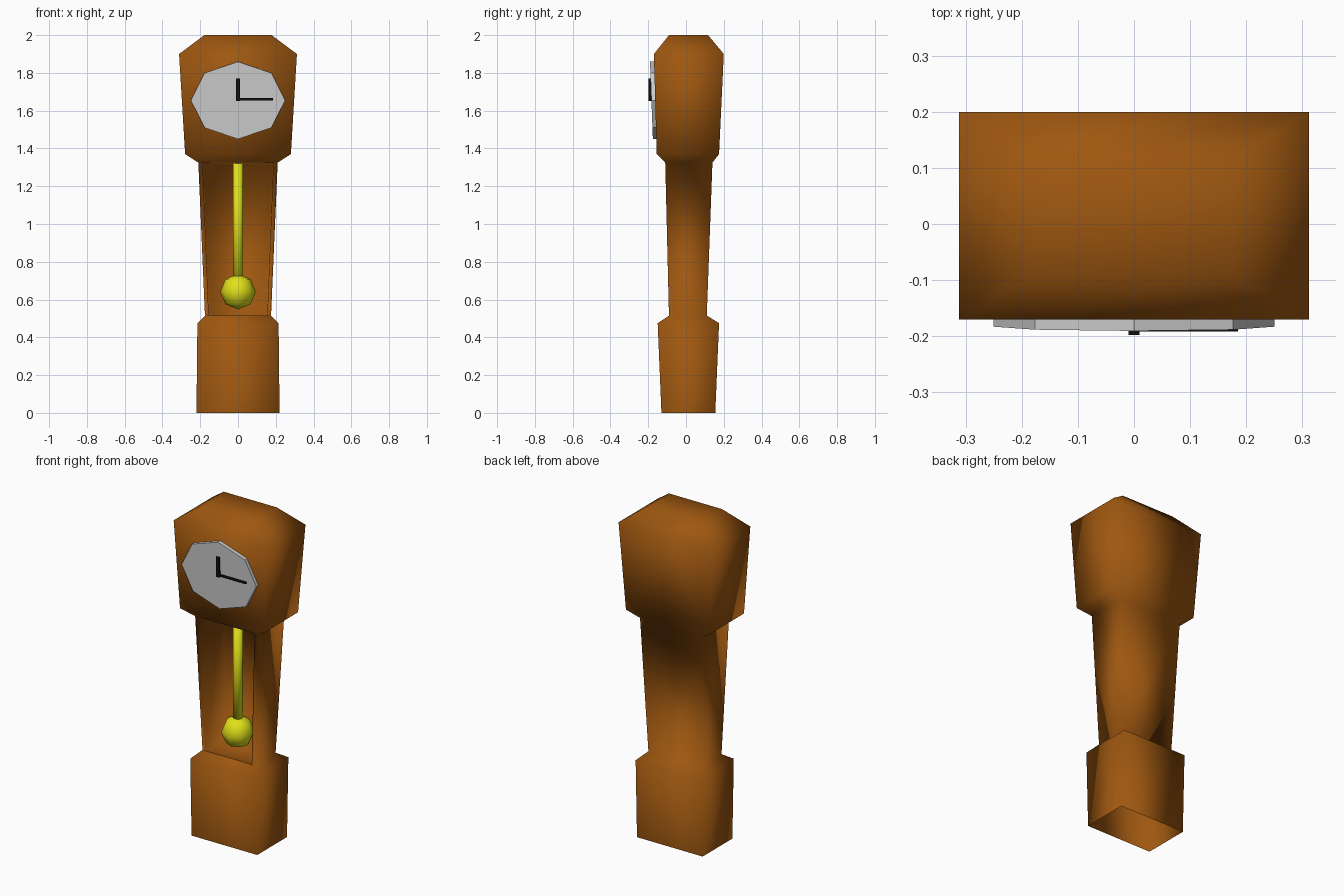
import bpy, bmesh
from math import pi
from mathutils import Matrix, Vector

if "Cube" in bpy.data.objects:
    bpy.data.objects.remove(bpy.data.objects["Cube"])


def material(name, rgb):
    m = bpy.data.materials.new(name)
    m.diffuse_color = (*rgb, 1)
    m.use_nodes = True
    m.node_tree.nodes["Principled BSDF"].inputs["Base Color"].default_value = m.diffuse_color
    return m


WOOD = material("wood", (0.34, 0.095, 0.005))
BRASS = material("brass", (0.75, 0.75, 0.01))
BLACK = material("black", (0.005, 0.005, 0.005))


def finish(name, bm, mat=None, smooth=True):
    me = bpy.data.meshes.new(name)
    bmesh.ops.recalc_face_normals(bm, faces=bm.faces)
    bm.to_mesh(me)
    bm.free()
    for p in me.polygons:
        p.use_smooth = smooth
    if mat:
        me.materials.append(mat)
    ob = bpy.data.objects.new(name, me)
    bpy.context.collection.objects.link(ob)
    return ob


def box(name, lo, hi, mat):
    bm = bmesh.new()
    bmesh.ops.create_cube(bm, size=1)
    for v in bm.verts:
        v.co = [(a + b) / 2 + c * (b - a) for a, b, c in zip(lo, hi, v.co)]
    return finish(name, bm, mat, False)


# Case: stacked rectangular sections (z, half width, front y, back y), open below
sections = [(0, 0.22, -0.13, 0.155), (0.475, 0.215, -0.15, 0.175),
            (0.515, 0.175, -0.09, 0.11), (1.325, 0.21, -0.11, 0.14),
            (1.37, 0.28, -0.155, 0.175), (1.9, 0.312, -0.17, 0.2),
            (2.0, 0.178, -0.09, 0.117)]
bm = bmesh.new()
rings = [[bm.verts.new(c) for c in ((-w, f, z), (w, f, z), (w, b, z), (-w, b, z))]
         for z, w, f, b in sections]
trunk_front = None
for i in range(len(rings) - 1):
    for k in range(4):
        j = (k + 1) % 4
        face = bm.faces.new((rings[i][k], rings[i][j], rings[i + 1][j], rings[i + 1][k]))
        if i == 2 and k == 0:
            trunk_front = face
bm.faces.new(rings[-1])

# Pendulum recess in the trunk front: rim, then pushed back
bm.normal_update()
bmesh.ops.inset_individual(bm, faces=[trunk_front], thickness=0.012)
for v in trunk_front.verts:
    v.co.x *= 0.93
    v.co.z += 0.008 if v.co.z > 1 else -0.008
recess = bmesh.ops.extrude_discrete_faces(bm, faces=[trunk_front])["faces"][0]
for v in recess.verts:
    top = v.co.z > 1
    v.co.y = 0.115 if top else 0.088
    v.co.x *= 0.95
    v.co.z += -0.012 if top else 0.003
finish("clock_case", bm, WOOD)

# Octagonal dial, leaning with the hood front
bm = bmesh.new()
bmesh.ops.create_cone(bm, cap_ends=True, segments=8, radius1=1, radius2=1, depth=1)
lean = Matrix.Rotation(pi / 2 + 0.037, 4, 'X')
for v in bm.verts:
    v.co = lean @ Vector((v.co.x * 0.25, v.co.y * 0.205, v.co.z * 0.03))
    v.co += Vector((0, -0.168, 1.655))
dial = finish("dial", bm)
bpy.context.view_layer.objects.active = dial
dial.select_set(True)
bpy.ops.object.shade_smooth_by_angle()

# Hands
box("hour_hand", (-0.01, -0.198, 1.65), (0.01, -0.182, 1.77), BLACK)
box("minute_hand", (0, -0.192, 1.654), (0.185, -0.178, 1.666), BLACK)

# Pendulum
bm = bmesh.new()
bmesh.ops.create_cone(bm, cap_ends=True, segments=8, radius1=0.027, radius2=0.027,
                      depth=0.64, matrix=Matrix.Translation((0, 0, 1.0)))
finish("pendulum_rod", bm, BRASS)
bm = bmesh.new()
bmesh.ops.create_uvsphere(bm, u_segments=8, v_segments=4, radius=0.094,
                          matrix=Matrix.Translation((0, 0, 0.642)))
finish("pendulum_bob", bm, BRASS)
